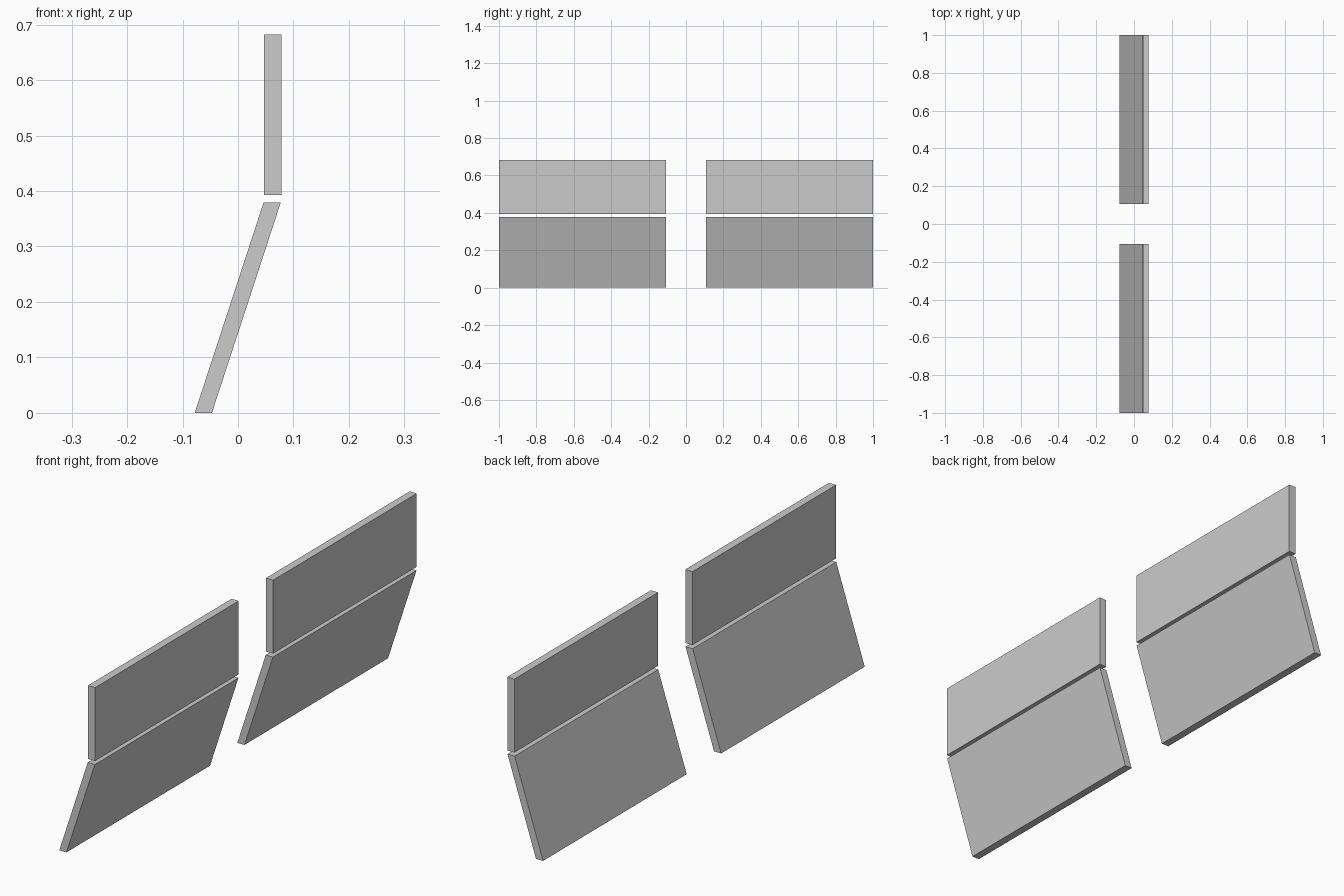
import bpy
import bmesh

if "Cube" in bpy.data.objects:
    bpy.data.objects.remove(bpy.data.objects["Cube"])

Y_IN, Y_OUT = 0.107, 1.0

# (x, z) side profiles of the two boards
PROFILES = {
    "lower_sloped_panel": [(-0.078, 0), (-0.047, 0), (0.077, 0.379), (0.046, 0.379)],
    "upper_upright_panel": [(0.047, 0.393), (0.078, 0.393), (0.078, 0.682), (0.047, 0.682)],
}


def extrude_panel(name, profile, y0, y1):
    """Extrude an x-z profile from y0 to y1."""
    bm = bmesh.new()
    face = bm.faces.new([bm.verts.new((x, y0, z)) for x, z in profile])
    ext = bmesh.ops.extrude_face_region(bm, geom=[face])
    moved = [g for g in ext["geom"] if isinstance(g, bmesh.types.BMVert)]
    bmesh.ops.translate(bm, vec=(0, y1 - y0, 0), verts=moved)
    bmesh.ops.recalc_face_normals(bm, faces=bm.faces)
    mesh = bpy.data.meshes.new(name)
    bm.to_mesh(mesh)
    bm.free()
    obj = bpy.data.objects.new(name, mesh)
    bpy.context.collection.objects.link(obj)
    return obj


# One pair of boards on each side of the central gap
for side, y0, y1 in (("front", -Y_OUT, -Y_IN), ("back", Y_IN, Y_OUT)):
    for part, profile in PROFILES.items():
        extrude_panel(f"{side}_{part}", profile, y0, y1)
